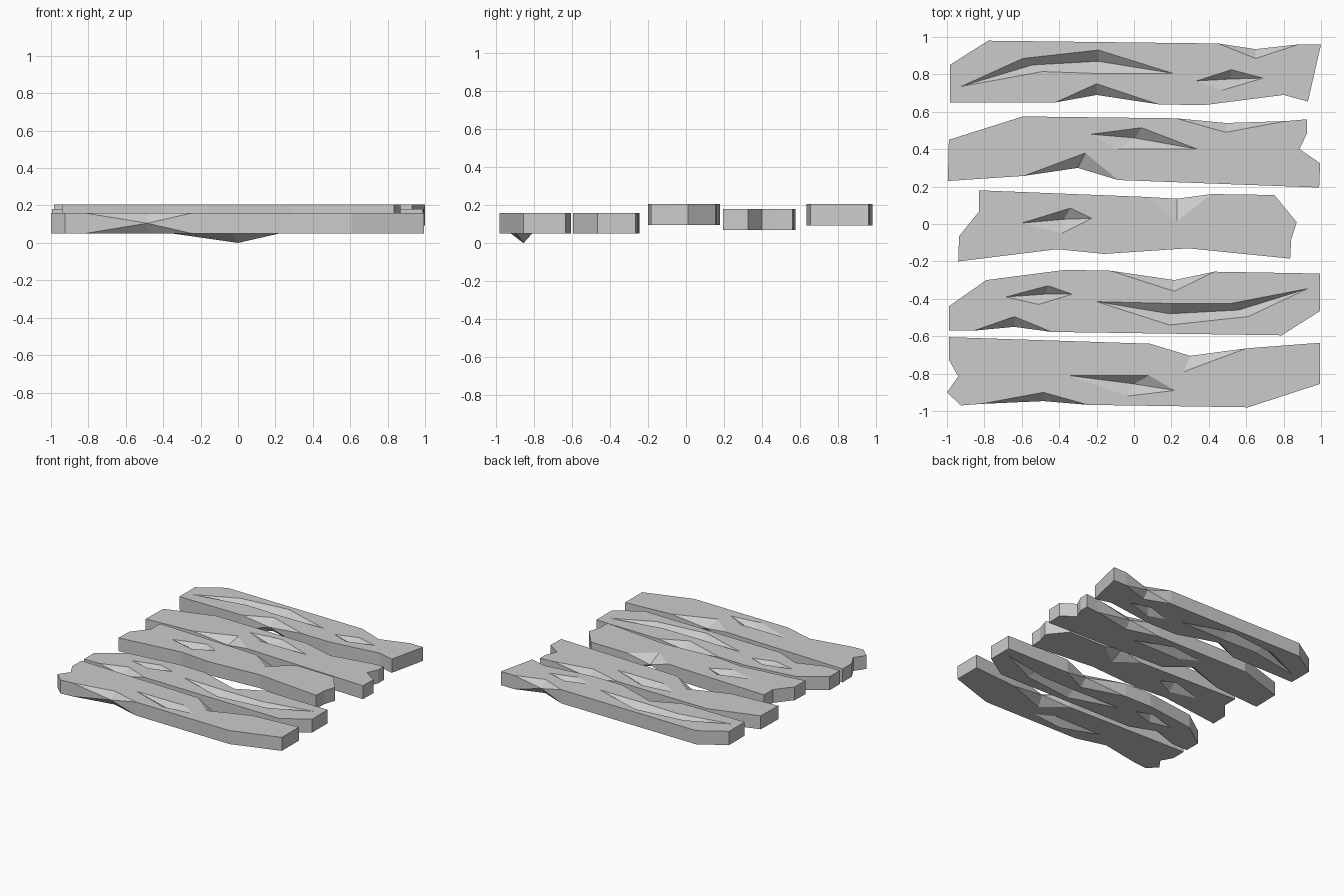
import bpy, bmesh
from mathutils import Vector
from mathutils.geometry import tessellate_polygon

if "Cube" in bpy.data.objects:
    bpy.data.objects.remove(bpy.data.objects["Cube"])

wood = bpy.data.materials.new("weathered_grey")
wood.diffuse_color = (0.6, 0.6, 0.6, 1)
wood.use_nodes = True
wood.node_tree.nodes["Principled BSDF"].inputs["Base Color"].default_value = wood.diffuse_color

DEPTH = 0.05  # depth of every carved crack


def plank(name, z0, z1, outline, cracks, bulge=False):
    """outline: (x, y) corners, or (x, y, ax, ay) edge chips whose top and bottom
    are cut back to (ax, ay). cracks: (rim points, ridge points) on both faces.
    bulge makes the underside crack stick out instead of in."""
    bm = bmesh.new()
    mid = (z0 + z1) / 2
    rims = []
    for z, inward in ((z1, -1), (z0, -1 if bulge else 1)):
        # flat face with crack-shaped holes
        loops = [[Vector((p[-2], p[-1], z)) for p in outline]]
        loops += [[Vector((x, y, z)) for x, y in rim] for rim, _ in cracks]
        rings = [[bm.verts.new(co) for co in loop] for loop in loops]
        flat = [v for ring in rings for v in ring]
        for tri in tessellate_polygon(loops):
            bm.faces.new([flat[i] for i in tri])
        rims.append(rings[0])
        # sloped crack walls running to the ridge line
        for ring, (_, ridge) in zip(rings[1:], cracks):
            low = [bm.verts.new((x, y, z + inward * DEPTH)) for x, y in ridge]
            for a, b in zip(ring, ring[1:] + ring[:1]):
                ra, rb = (min(low, key=lambda r: abs(r.co.x - v.co.x)) for v in (a, b))
                bm.faces.new((a, b, rb) if ra == rb else (a, b, rb, ra))
    # side walls, with a middle vertex at each chip
    top, bot = rims
    mids = [bm.verts.new((p[0], p[1], mid)) if len(p) == 4 else None for p in outline]
    n = len(outline)
    for i in range(n):
        j = (i + 1) % n
        m = mids[i] or mids[j]
        if m is None:
            bm.faces.new((top[i], top[j], bot[j], bot[i]))
            continue
        k = j if mids[i] else i  # the plain corner beside the chip
        bm.faces.new((top[i], top[j], m))
        bm.faces.new((bot[i], bot[j], m))
        bm.faces.new((top[k], bot[k], m))
    bmesh.ops.recalc_face_normals(bm, faces=bm.faces)
    mesh = bpy.data.meshes.new(name)
    bm.to_mesh(mesh)
    bm.free()
    mesh.materials.append(wood)
    bpy.context.collection.objects.link(bpy.data.objects.new(name, mesh))


plank("front_plank", 0.05, 0.16,
      [(-.99, -.605), (.085, -.64), (.30, -.705, .265, -.79), (.6, -.665),
       (.995, -.635), (.995, -.855), (.61, -.98), (-.245, -.967),
       (-.485, -.947, -.485, -.90), (-.82, -.962), (-.925, -.97),
       (-1, -.90), (-.94, -.815), (-.99, -.725)],
      [([(-.35, -.81), (.08, -.81), (.22, -.89), (-.035, -.92)], [(0, -.855)])],
      bulge=True)

plank("second_plank", 0.05, 0.16,
      [(-.99, -.44), (-.79, -.30), (-.365, -.245), (-.125, -.25),
       (.215, -.30, .215, -.36), (.43, -.255), (.995, -.265), (.995, -.465),
       (.79, -.595), (-.44, -.577), (-.64, -.55, -.64, -.495),
       (-.855, -.57), (-.99, -.57)],
      [([(-.685, -.39), (-.46, -.33), (-.33, -.375), (-.51, -.43)], [(-.475, -.375)]),
       ([(-.2, -.415), (.2, -.425), (.515, -.425), (.93, -.345), (.61, -.495),
         (.19, -.54)], [(.19, -.48), (.56, -.46)])])

plank("middle_plank", 0.096, 0.205,
      [(-.83, .18), (.06, .145), (.23, .135, .23, .015), (.415, .16), (.75, .155),
       (.87, .01), (.84, -.085), (.835, -.185), (.29, -.13), (-.16, -.16),
       (-.41, -.135), (-.94, -.20), (-.935, -.065), (-.83, .065)],
      [([(-.6, .005), (-.34, .085), (-.225, .03), (-.385, -.05)], [(-.375, .025)])])

plank("fourth_plank", 0.07, 0.18,
      [(-.99, .45), (-.595, .575), (.225, .565), (.49, .54, .49, .49), (.81, .55),
       (.925, .56), (.925, .485), (.885, .40), (.995, .325), (.99, .195),
       (-.085, .235), (-.30, .30, -.26, .38), (-.59, .257), (-.995, .23)],
      [([(-.23, .48), (.04, .515), (.34, .40), (-.09, .40)], [(.005, .46)])])

plank("back_plank", 0.093, 0.205,
      [(-.985, .85), (-.78, .98), (.45, .965), (.65, .935, .65, .885), (.88, .96),
       (1, .96), (.93, .655), (.80, .69), (.37, .635), (.13, .64),
       (-.2, .69, -.2, .75), (-.42, .65), (-.985, .65)],
      [([(-.925, .735), (-.595, .885), (-.19, .93), (.21, .805), (-.2, .805),
         (-.49, .815)], [(-.545, .85), (-.19, .87)]),
       ([(.335, .765), (.52, .825), (.69, .78), (.47, .715)], [(.515, .775)])])
